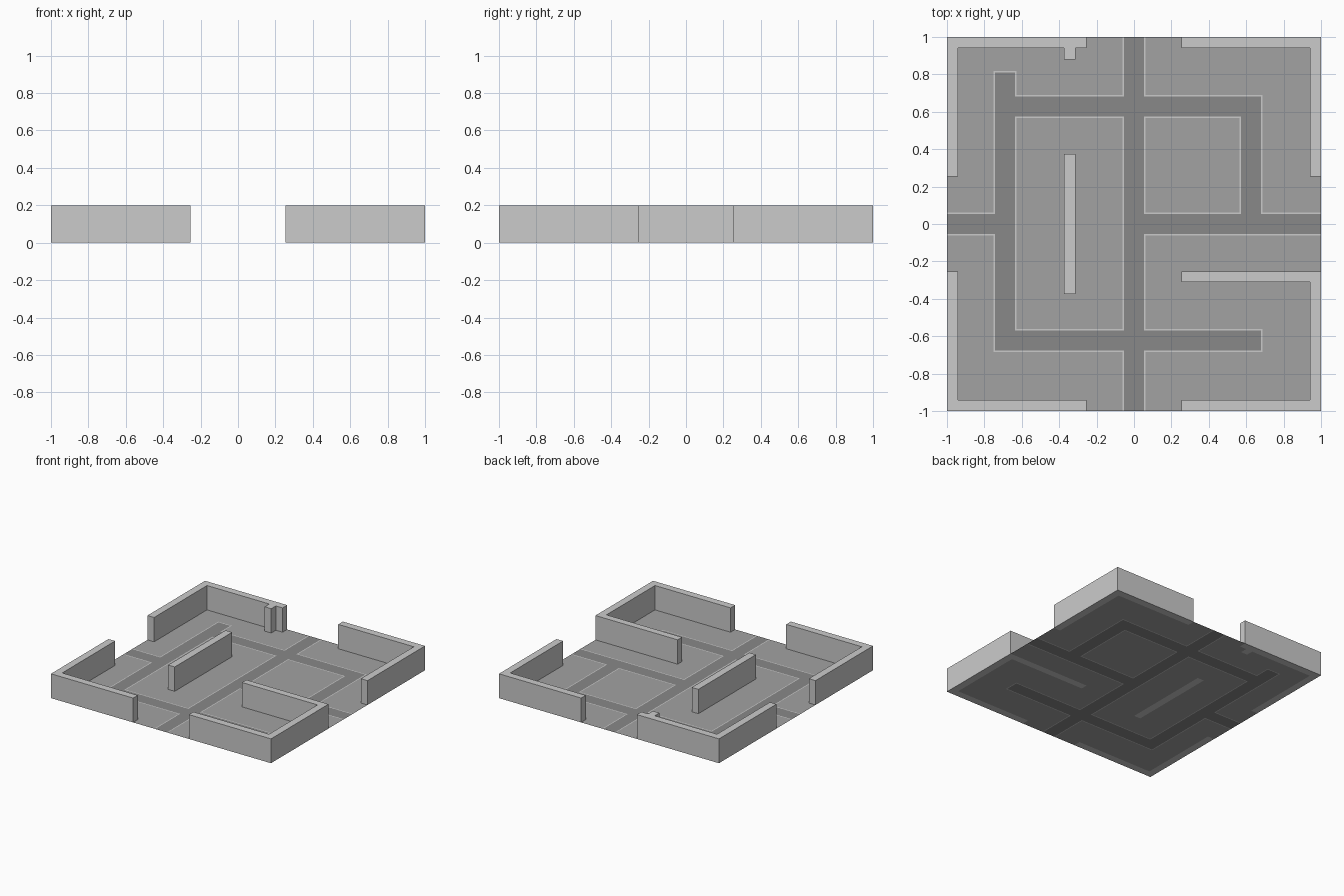
import bpy, bmesh

if "Cube" in bpy.data.objects:
    bpy.data.objects.remove(bpy.data.objects["Cube"])

H = 0.2            # wall height
A, B = 0.94, 0.253  # inner wall face, doorway half width
X0, X1 = -0.374, -0.314  # partition thickness


def material(name, v):
    m = bpy.data.materials.new(name)
    m.diffuse_color = (v, v, v, 1)
    m.use_nodes = True
    m.node_tree.nodes["Principled BSDF"].inputs["Base Color"].default_value = m.diffuse_color
    return m


def finish(bm, name, mat=None):
    me = bpy.data.meshes.new(name)
    bm.to_mesh(me)
    bm.free()
    if mat:
        me.materials.append(mat)
    ob = bpy.data.objects.new(name, me)
    bpy.context.collection.objects.link(ob)
    return ob


def wall(name, outline):
    """Closed prism standing on the ground."""
    bm = bmesh.new()
    base = bm.faces.new([bm.verts.new((x, y, 0)) for x, y in outline])
    top = bmesh.ops.extrude_face_region(bm, geom=[base], use_keep_orig=True)
    for v in top['geom']:
        if isinstance(v, bmesh.types.BMVert):
            v.co.z = H
    bmesh.ops.recalc_face_normals(bm, faces=bm.faces)
    return finish(bm, name)


# Corner walls, the back left one with a small partition stub
wall("back_left_wall", [(-1, 1), (-1, B), (-A, B), (-A, A), (X0, A), (X0, 0.88),
                        (X1, 0.88), (X1, A), (-B, A), (-B, 1)])
wall("back_right_wall", [(1, 1), (B, 1), (B, A), (A, A), (A, B), (1, B)])
wall("front_left_wall", [(-1, -1), (-B, -1), (-B, -A), (-A, -A), (-A, -B), (-1, -B)])
wall("front_right_wall", [(1, -1), (1, -B), (B, -B), (B, -0.31), (A, -0.31),
                          (A, -A), (B, -A), (B, -1)])
wall("middle_partition", [(X0, -0.373), (X1, -0.373), (X1, 0.373), (X0, 0.373)])

# Areas under the walls, left out of the floor
footprints = [(-1, -A, B, 1), (-1, -B, A, 1), (B, 1, A, 1), (A, 1, B, 1),
              (-1, -A, -1, -B), (-1, -B, -1, -A), (A, 1, -1, -B), (B, 1, -1, -A),
              (B, 1, -0.31, -B), (X0, X1, 0.88, A), (X0, X1, -0.373, 0.373)]

# Floor paths as x0, x1, y0, y1 of their outline
w = 0.0575
L, R, T, Bo = -0.69, 0.626, 0.628, -0.622
paths = [(-w, w, -2, 2), (-2, L + w, -w, w), (0, 2, -w, w),
         (L - w, L + w, Bo - w, 0.813), (L, R + w, T - w, T + w),
         (R - w, R + w, 0, T + w), (L - w, R + w, Bo - w, Bo + w)]


def grow(rects, d):
    return [(a - d, b + d, c - d, e + d) for a, b, c, e in rects]


outer, inner = grow(paths, 0.004), grow(paths, -0.004)


def inside(rects, x, y):
    return any(a < x < b and c < y < e for a, b, c, e in rects)


def cuts(i):
    vals = {round(v, 4) for r in footprints + outer + inner for v in r[i:i + 2]}
    return sorted(v for v in vals | {-1, 1} if -1 <= v <= 1)


# Flat floor: slabs, light path edging and darker paths
layers = {"floor_slabs": bmesh.new(), "path_edging": bmesh.new(), "floor_paths": bmesh.new()}
xs, ys = cuts(0), cuts(2)
for xa, xb in zip(xs, xs[1:]):
    for ya, yb in zip(ys, ys[1:]):
        x, y = (xa + xb) / 2, (ya + yb) / 2
        if inside(footprints, x, y):
            continue
        kind = ("floor_paths" if inside(inner, x, y) else
                "path_edging" if inside(outer, x, y) else "floor_slabs")
        bm = layers[kind]
        bm.faces.new([bm.verts.new((p, q, 0)) for p, q in
                      ((xa, ya), (xb, ya), (xb, yb), (xa, yb))])
shades = {"floor_slabs": material("slab_grey", 0.36), "path_edging": None,
          "floor_paths": material("path_grey", 0.25)}
for name, bm in layers.items():
    bmesh.ops.remove_doubles(bm, verts=bm.verts, dist=1e-5)
    finish(bm, name, shades[name])
